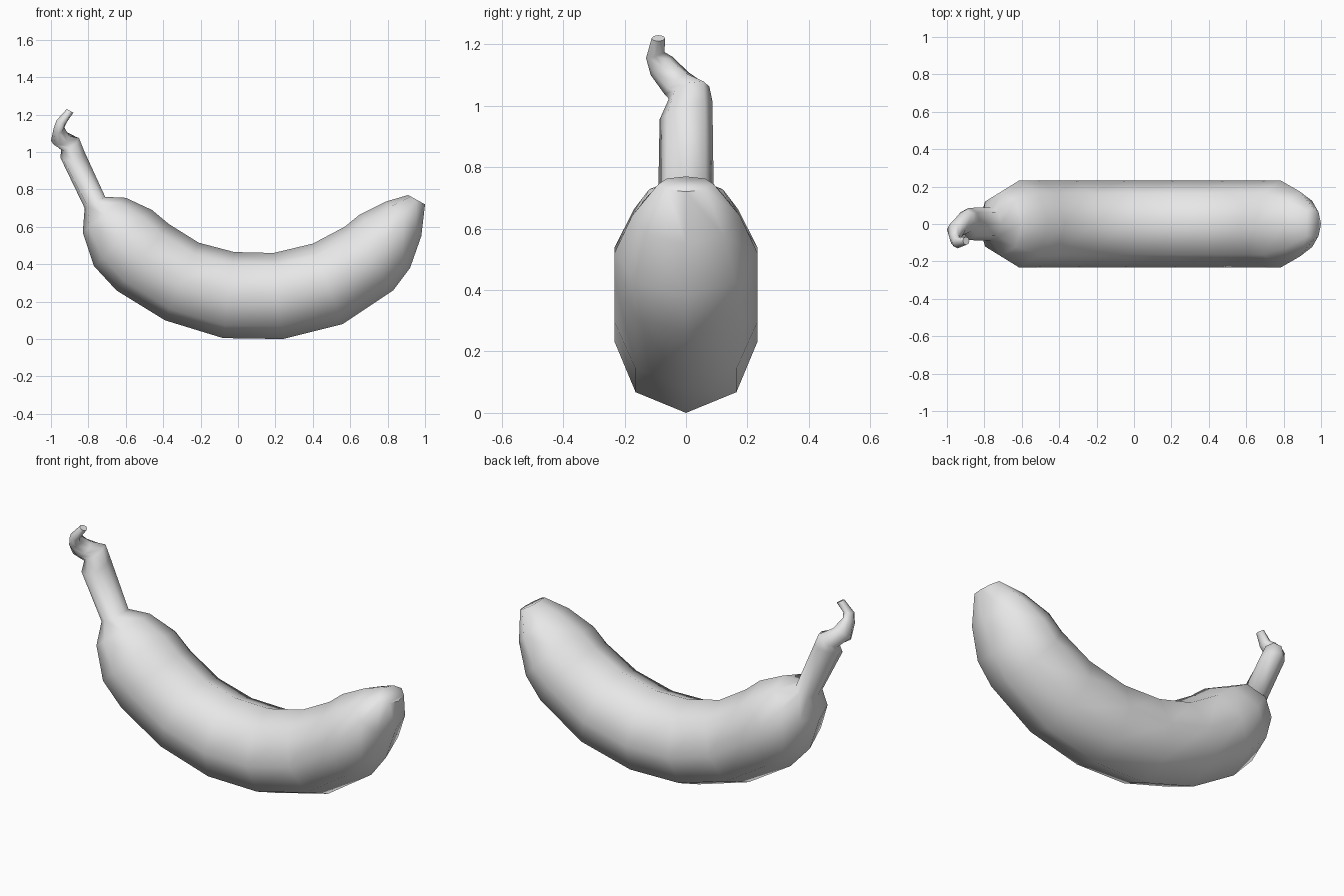
import bpy, bmesh, math
from mathutils import Vector

cube = bpy.data.objects.get("Cube")
if cube:
    bpy.data.objects.remove(cube, do_unlink=True)

skin = bpy.data.materials.new("plain_grey")
skin.use_nodes = True
GREY = (0.8, 0.8, 0.8, 1)
skin.diffuse_color = GREY
skin.node_tree.nodes["Principled BSDF"].inputs["Base Color"].default_value = GREY

SIDES = 8

# Cross-sections: outer x, outer z, inner x, inner z, half width, y offset, sideways tilt
body = [
    (1.0, .72, .91, .77, .09, 0, 0),
    (.98, .55, .79, .735, .175, 0, 0),
    (.92, .38, .65, .665, .232, 0, 0),
    (.83, .26, .57, .60, .232, 0, 0),
    (.56, .08, .40, .51, .232, 0, 0),
    (.24, 0, .19, .46, .232, 0, 0),
    (-.08, .005, -.02, .465, .232, 0, 0),
    (-.39, .10, -.21, .515, .232, 0, 0),
    (-.65, .26, -.37, .615, .232, 0, 0),
    (-.77, .39, -.46, .69, .232, 0, 0),
    (-.83, .57, -.60, .755, .17, 0, 0),
    (-.82, .70, -.71, .76, .09, 0, 0),
]
stem = [
    (-.95, .97, -.82, 1.0, .086, 0, .03),
    (-.945, 1.01, -.85, 1.075, .066, .01, .02),
    (-1.0, 1.06, -.90, 1.085, .04, -.03, .035),
    (-.985, 1.13, -.93, 1.13, .035, -.08, .03),
    (-.97, 1.17, -.915, 1.16, .03, -.1, .01),
    (-.915, 1.23, -.88, 1.21, .022, -.09, 0),
]


def loft(name, sections):
    bm = bmesh.new()
    rings = []
    for ox, oz, ix, iz, width, y, tilt in sections:
        outer, inner = Vector((ox, y, oz)), Vector((ix, y, iz))
        centre, u = (outer + inner) / 2, (outer - inner) / 2
        v = Vector((0, width, tilt))
        rings.append([bm.verts.new(centre + u * math.cos(a) + v * math.sin(a))
                      for a in (math.tau * i / SIDES for i in range(SIDES))])
    for a, b in zip(rings, rings[1:]):
        for i in range(SIDES):
            j = (i + 1) % SIDES
            bm.faces.new((a[i], a[j], b[j], b[i]))
    bm.faces.new(rings[0])
    bm.faces.new(rings[-1])
    bmesh.ops.recalc_face_normals(bm, faces=bm.faces[:])
    mesh = bpy.data.meshes.new(name)
    bm.to_mesh(mesh)
    bm.free()
    mesh.materials.append(skin)
    obj = bpy.data.objects.new(name, mesh)
    bpy.context.collection.objects.link(obj)
    bpy.ops.object.select_all(action='DESELECT')
    obj.select_set(True)
    bpy.context.view_layer.objects.active = obj
    bpy.ops.object.shade_smooth_by_angle(angle=math.radians(65))
    return obj


# Curved fruit flowing into its stalk and twisted tip
loft("banana", body + stem)
